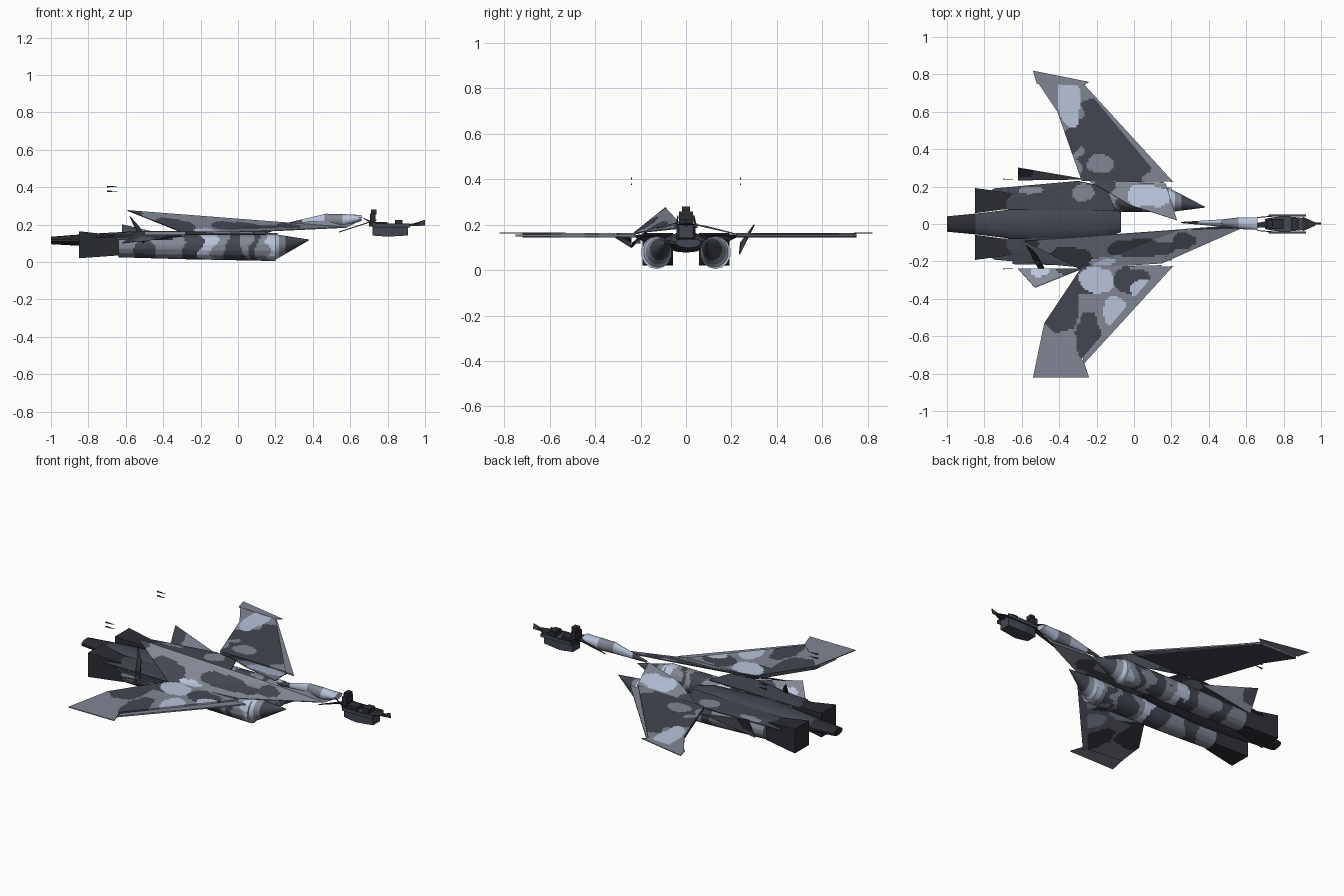
import bpy, bmesh, math
from mathutils import Vector, noise

old = bpy.data.objects.get("Cube")
if old:
    bpy.data.objects.remove(old, do_unlink=True)


def material(name, rgb):
    m = bpy.data.materials.new(name)
    m.use_nodes = True
    colour = (*rgb, 1)
    m.diffuse_color = colour
    m.node_tree.nodes["Principled BSDF"].inputs["Base Color"].default_value = colour
    return m


PALETTE = [material("mid grey", (.22, .24, .29)),
           material("dark grey", (.055, .062, .08)),
           material("pale blue grey", (.48, .54, .69)),
           material("near black", (.024, .026, .031))]
MID, DARK, PALE, BLACK = range(len(PALETTE))

# Camouflage patches: centre x, y, radii, colour; later ones lie on top
RIGHT_WING = [(-.4, -.43, .11, .16, DARK), (-.24, -.6, .07, .14, DARK),
              (-.27, -.3, .12, .08, DARK), (-.02, -.3, .1, .07, DARK),
              (-.2, -.3, .1, .07, PALE), (-.1, -.48, .07, .09, PALE), (.05, -.35, .07, .05, PALE)]
LEFT_WING = [(-.1, .4, .19, .42, DARK), (-.33, .45, .06, .08, DARK),
             (-.35, .65, .06, .15, PALE), (-.18, .32, .08, .05, MID)]
HULL_SKIN = [(-.57, -.1, .06, .05, DARK), (-.34, -.18, .13, .06, DARK),
             (-.17, -.2, .07, .02, PALE), (.04, -.13, .17, .05, DARK), (.27, -.09, .06, .05, DARK)]
ROOT_PANEL = [(.07, .15, .12, .06, PALE), (-.16, .2, .07, .04, DARK), (.2, .06, .05, .05, MID)]
DECK = [(-.27, .17, .06, .05, MID), (-.55, .18, .06, .02, MID)]
TAIL = [(-.5, -.25, .05, .03, PALE), (-.36, -.24, .06, .03, DARK), (-.58, .28, .05, .03, DARK)]

# Bands along the engine pods: rear limit and colour
BANDS = [(-1, MID), (-.53, DARK), (-.44, MID), (-.31, DARK), (-.2, PALE), (-.13, MID),
         (-.07, DARK), (.03, MID), (.07, DARK), (.11, MID), (.16, PALE)]


def patch_rule(base, patches):
    def rule(c):
        wobble = .3 * noise.noise(c * 14)
        result = base
        for x, y, rx, ry, colour in patches:
            if math.hypot((c.x - x) / rx, (c.y - y) / ry) < 1 + wobble:
                result = colour
        return result
    return rule


def band_rule(c):
    x = c.x + .06 * noise.noise(c * 13)
    return [colour for limit, colour in BANDS if x > limit][-1]


def finish(name, bm, rule, axes="", smooth=False, thickness=0):
    # Cut along a fine grid so that colours can follow curved patches
    step = .011
    for axis in axes:
        i = "xyz".index(axis)
        values = [v.co[i] for v in bm.verts]
        normal = Vector([float(k == i) for k in range(3)])
        for n in range(math.ceil(min(values) / step), math.ceil(max(values) / step)):
            bmesh.ops.bisect_plane(bm, geom=bm.verts[:] + bm.edges[:] + bm.faces[:],
                                   plane_co=normal * n * step, plane_no=normal)
    for f in bm.faces:
        f.material_index = rule(f.calc_center_median()) if callable(rule) else rule
    mesh = bpy.data.meshes.new(name)
    bm.to_mesh(mesh)
    bm.free()
    for m in PALETTE:
        mesh.materials.append(m)
    ob = bpy.data.objects.new(name, mesh)
    bpy.context.collection.objects.link(ob)
    if thickness:
        mod = ob.modifiers.new("thickness", "SOLIDIFY")
        mod.thickness, mod.offset = thickness, 0
    if smooth:
        bpy.ops.object.select_all(action="DESELECT")
        ob.select_set(True)
        bpy.context.view_layer.objects.active = ob
        bpy.ops.object.shade_smooth_by_angle(angle=math.radians(40))


def plate(name, points, rule, thickness=.005):
    bm = bmesh.new()
    face = bm.faces.new([bm.verts.new(p) for p in points])
    face.normal_update()
    if face.normal.z < 0:
        face.normal_flip()
    bmesh.ops.triangulate(bm, faces=[face])
    finish(name, bm, rule, "xy" if callable(rule) else "", False, thickness)


def flat(z, *points):
    return [(x, y, z) for x, y in points]


def loft(name, sections, rule, sides=14, axes="x"):
    # Each section: x, centre y, centre z, half width, half height
    bm = bmesh.new()
    rings = []
    for x, y, z, w, h in sections:
        angles = [math.tau * (k + .5) / sides for k in range(sides)]
        rings.append([bm.verts.new((x, y + w * math.cos(a), z + h * math.sin(a))) for a in angles])
    for a, b in zip(rings, rings[1:]):
        for k in range(sides):
            n = (k + 1) % sides
            bm.faces.new((a[k], a[n], b[n], b[k]))
    bm.faces.new(rings[0])
    bm.faces.new(rings[-1])
    bmesh.ops.recalc_face_normals(bm, faces=bm.faces[:])
    finish(name, bm, rule, axes if callable(rule) else "", sides > 6)


def box(name, low, high, colour):
    bm = bmesh.new()
    bmesh.ops.create_cube(bm, size=1)
    for v in bm.verts:
        v.co = [a + (b - a) * (t + .5) for a, b, t in zip(low, high, v.co)]
    finish(name, bm, colour)


# Engine pods, intake cones and nozzles
for side, s in (("left", 1), ("right", -1)):
    loft(side + "_nacelle", [(-.64, s * .125, .083, .061, .058), (-.3, s * .13, .081, .066, .066),
                             (.2, s * .13, .077, .067, .072)], band_rule, axes="xz")
    loft(side + "_intake_cone", [(.2, s * .125, .08, .062, .068), (.38, s * .09, .118, .002, .002)],
         lambda c: PALE if c.x < .215 else MID if c.x < .25 else DARK)
    loft(side + "_nozzle", [(-.85, s * .125, .092, .095, .102), (-.64, s * .125, .088, .055, .075)],
         BLACK, sides=4)
    # Shoulder deck above the pod
    plate(side + "_deck", [(-.84, s * .08, .14), (-.75, s * .19, .13), (-.3, s * .23, .15),
                           (-.15, s * .2, .155), (-.1, s * .07, .155)], patch_rule(DARK, DECK))
    # Leading edge flap
    plate(side + "_leading_edge", flat(.152, (-.27, s * .75), (.21, s * .225), (.12, s * .23), (-.28, s * .66)),
          MID, .008)
    # Loose static wicks
    for n, z in enumerate((.378, .403)):
        loft(f"{side}_wick_{n}", [(-.7, s * .24, z, .003, .006), (-.645, s * .24, z, .001, .001)],
             BLACK, sides=4)

# Wings and thin tips
plate("right_wing", flat(.154, (-.28, -.23), (.15, -.22), (-.28, -.72), (-.5, -.7), (-.48, -.53)),
      patch_rule(MID, RIGHT_WING), .02)
plate("right_wing_tip", flat(.163, (-.54, -.82), (-.24, -.82), (-.27, -.73), (-.48, -.53)), MID)
left_outline = (-.28, .23), (.16, .22), (-.27, .74), (-.51, .75), (-.41, .6)
plate("left_wing", flat(.16, *left_outline), patch_rule(MID, LEFT_WING), .008)
plate("left_wing_underside", flat(.15, *left_outline), DARK, .012)
plate("left_wing_tip", flat(.163, (-.54, .82), (-.24, .76), (-.27, .74), (-.52, .75)), MID)

# Upper hull skin on the right and the shorter root panel on the left
skin = patch_rule(MID, HULL_SKIN)
plate("right_hull_skin_rear", [(-.59, -.09, .275), (-.29, -.24, .155), (.15, -.21, .165),
                               (.25, -.03, .21)], skin)
plate("right_hull_skin_front", [(.15, -.21, .165), (.58, -.02, .185), (.66, 0, .225),
                                (.25, -.03, .21)], skin)
plate("left_root_panel", [(-.24, .23, .155), (.17, .215, .16), (.23, .02, .205), (-.02, .1, .19)],
      patch_rule(MID, ROOT_PANEL))

# Central hull and tail boom
loft("central_hull", [(-1, 0, .115, .042, .02), (-.82, 0, .117, .06, .032), (-.5, 0, .122, .1, .045),
                      (-.15, .01, .122, .085, .035), (-.07, .01, .12, .055, .022)],
     lambda c: BLACK if c.x < -.85 else DARK)

# Tailplanes and the bent strut beside them
tail = patch_rule(MID, TAIL)
plate("right_tailplane", [(-.62, -.24, .1), (-.28, -.24, .14), (-.53, -.34, .163)], tail)
plate("left_tailplane", [(-.62, .235, .07), (-.27, .24, .12), (-.62, .3, .2)], tail)
plate("tail_strut", [(-.58, -.11, .245), (-.53, -.15, .19), (-.48, -.235, .12), (-.51, -.24, .1)], BLACK)
plate("tail_rail", flat(.125, (-.65, -.2), (-.65, -.215), (-.35, -.22), (-.35, -.2)), DARK, .015)

# Forward fuselage sliver
loft("forward_fuselage", [(.25, .008, .2, .003, .006), (.47, .005, .224, .02, .034),
                          (.56, .004, .222, .032, .034), (.66, .002, .235, .034, .016)],
     lambda c: DARK if c.x < .34 else PALE if c.x > .56 or c.x < .46 else MID)
plate("nose_gear_door", [(.54, -.015, .16), (.74, -.02, .225), (.74, .02, .225)], BLACK)

# Cockpit: tub, seat, console, side rails and nose probe
loft("cockpit_tub", [(.72, 0, .168, .045, .038), (.8, 0, .165, .06, .042), (.91, 0, .17, .045, .04)],
     DARK, sides=4)
box("seat_pan", (.7, -.028, .19), (.8, .028, .215), BLACK)
box("seat_back", (.705, -.03, .2), (.735, .03, .258), BLACK)
box("seat_headrest", (.71, -.018, .255), (.74, .018, .28), BLACK)
box("console", (.84, -.03, .19), (.88, .03, .225), BLACK)
for side, s in (("left", 1), ("right", -1)):
    box(side + "_sill", (.72, s * .04, .185), (.92, s * .05, .205), DARK)
    plate(side + "_frame", [(.66, s * .035, .24), (.78, s * .045, .19), (.72, s * .04, .2)], BLACK)
plate("nose_shroud", [(.9, -.04, .2), (.97, -.008, .205), (.97, .008, .205), (.9, .04, .2)], BLACK)
plate("nose_probe", [(.89, 0, .19), (1, 0, .225), (1, .006, .195)], DARK)
